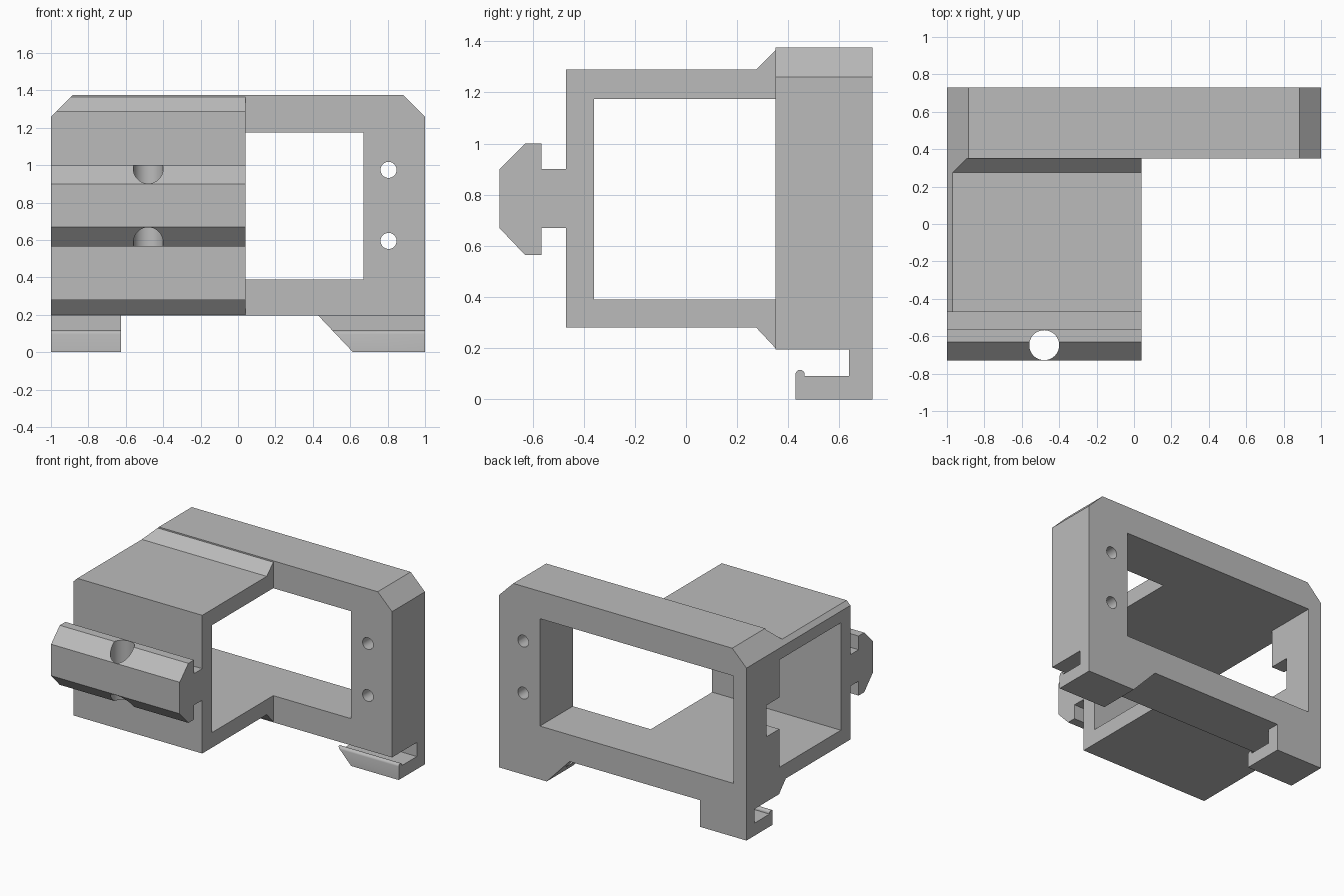
import bpy, bmesh, math
from mathutils import Vector

if "Cube" in bpy.data.objects:
    bpy.data.objects.remove(bpy.data.objects["Cube"], do_unlink=True)

grey = bpy.data.materials.new("plain grey")
grey.use_nodes = True
GREY = (0.5, 0.5, 0.5, 1)
grey.diffuse_color = GREY
grey.node_tree.nodes["Principled BSDF"].inputs["Base Color"].default_value = GREY


def prism(name, profile, axis, start, end, cuts=()):
    """Extrude a 2D profile along an axis, then trim it by planes (point, outward normal)."""
    place = {"x": lambda a, b, t: (t, a, b),
             "y": lambda a, b, t: (a, t, b),
             "z": lambda a, b, t: (a, b, t)}[axis]
    bm = bmesh.new()
    base = bm.faces.new([bm.verts.new(place(a, b, start)) for a, b in profile])
    new = bmesh.ops.extrude_face_region(bm, geom=[base])["geom"]
    shift = Vector(place(0, 0, end - start))
    bmesh.ops.translate(bm, vec=shift, verts=[v for v in new if isinstance(v, bmesh.types.BMVert)])
    for point, normal in cuts:
        geom = bm.verts[:] + bm.edges[:] + bm.faces[:]
        bmesh.ops.bisect_plane(bm, geom=geom, plane_co=point, plane_no=normal, clear_outer=True)
        bmesh.ops.holes_fill(bm, edges=[e for e in bm.edges if e.is_boundary])
    bmesh.ops.recalc_face_normals(bm, faces=bm.faces[:])
    mesh = bpy.data.meshes.new(name)
    bm.to_mesh(mesh)
    bm.free()
    mesh.materials.append(grey)
    obj = bpy.data.objects.new(name, mesh)
    bpy.context.collection.objects.link(obj)
    return obj


def rect(a0, a1, b0, b1):
    return [(a0, b0), (a1, b0), (a1, b1), (a0, b1)]


def circle(a, b, r, n=32):
    return [(a + r * math.cos(math.tau * i / n), b + r * math.sin(math.tau * i / n)) for i in range(n)]


def carve(obj, cutters):
    """Subtract the cutters from an object and remove them."""
    for c in cutters:
        c.hide_render = True
        mod = obj.modifiers.new("cut", "BOOLEAN")
        mod.operation, mod.solver, mod.object = "DIFFERENCE", "EXACT", c
    bpy.context.view_layer.update()
    mesh = bpy.data.meshes.new_from_object(obj.evaluated_get(bpy.context.evaluated_depsgraph_get()))
    obj.modifiers.clear()
    obj.data = mesh
    for c in cutters:
        bpy.data.objects.remove(c, do_unlink=True)


def smooth(obj):
    bpy.ops.object.select_all(action="DESELECT")
    obj.select_set(True)
    bpy.context.view_layer.objects.active = obj
    bpy.ops.object.shade_smooth_by_angle(angle=math.radians(25))


BACK, MID = 0.73, 0.35      # back and front planes of the frame
BOX_END = 0.04              # open end of the box and rail
LOW, HIGH = 0.39, 1.175     # inner opening heights

# Rear frame with clipped top corners, window, screw holes and side notch
frame = prism("rear_frame", [(-1, 0.195), (1, 0.195), (1, 1.26), (0.885, 1.375),
                             (-0.885, 1.375), (-1, 1.26)], "y", MID, BACK)
holes = [prism("screw_hole", circle(0.805, z, 0.043), "y", 0.2, 0.9) for z in (0.595, 0.975)]
window = prism("window", rect(-0.895, 0.67, LOW, HIGH), "y", 0.2, 0.9)
notch = prism("notch", rect(0.2, 0.5, 0.67, 0.9), "x", -1.1, -0.8)
carve(frame, holes + [window, notch])
smooth(frame)

# Open box with flared rear edges, its corner clipped along the frame's slope
prism("front_box", [(MID, 0.2), (0.275, 0.28), (-0.47, 0.28), (-0.47, 1.29), (0.275, 1.29),
                    (MID, 1.365), (MID, HIGH), (-0.36, HIGH), (-0.36, LOW), (MID, LOW)],
      "x", -1, BOX_END, [((-1, 0, 1.26), (-1, 0, 1))])

# Mounting rail with a vertical pin hole
rail = prism("mounting_rail", [(-0.47, 0.67), (-0.565, 0.67), (-0.565, 0.565), (-0.63, 0.565),
                               (-0.73, 0.67), (-0.73, 0.9), (-0.63, 1.0), (-0.565, 1.0),
                               (-0.565, 0.9), (-0.47, 0.9)], "x", -1, BOX_END)
carve(rail, [prism("pin_hole", circle(-0.48, -0.648, 0.08, 48), "z", 0.4, 1.2)])
smooth(rail)

# Hooked feet, one ending in a slope
r = 0.018
lip = [(0.428 + r + r * math.cos(math.pi * i / 8), 0.097 + r * math.sin(math.pi * i / 8)) for i in range(9)]
hook = [(BACK, 0), (BACK, 0.195), (0.637, 0.195), (0.637, 0.092), (0.464, 0.092)] + lip + [(0.428, 0)]
smooth(prism("right_foot", hook, "x", -1, -0.625))
smooth(prism("left_foot", hook, "x", 0.4, 1, [((0.615, 0, 0), (-0.195, 0, -0.185))]))
